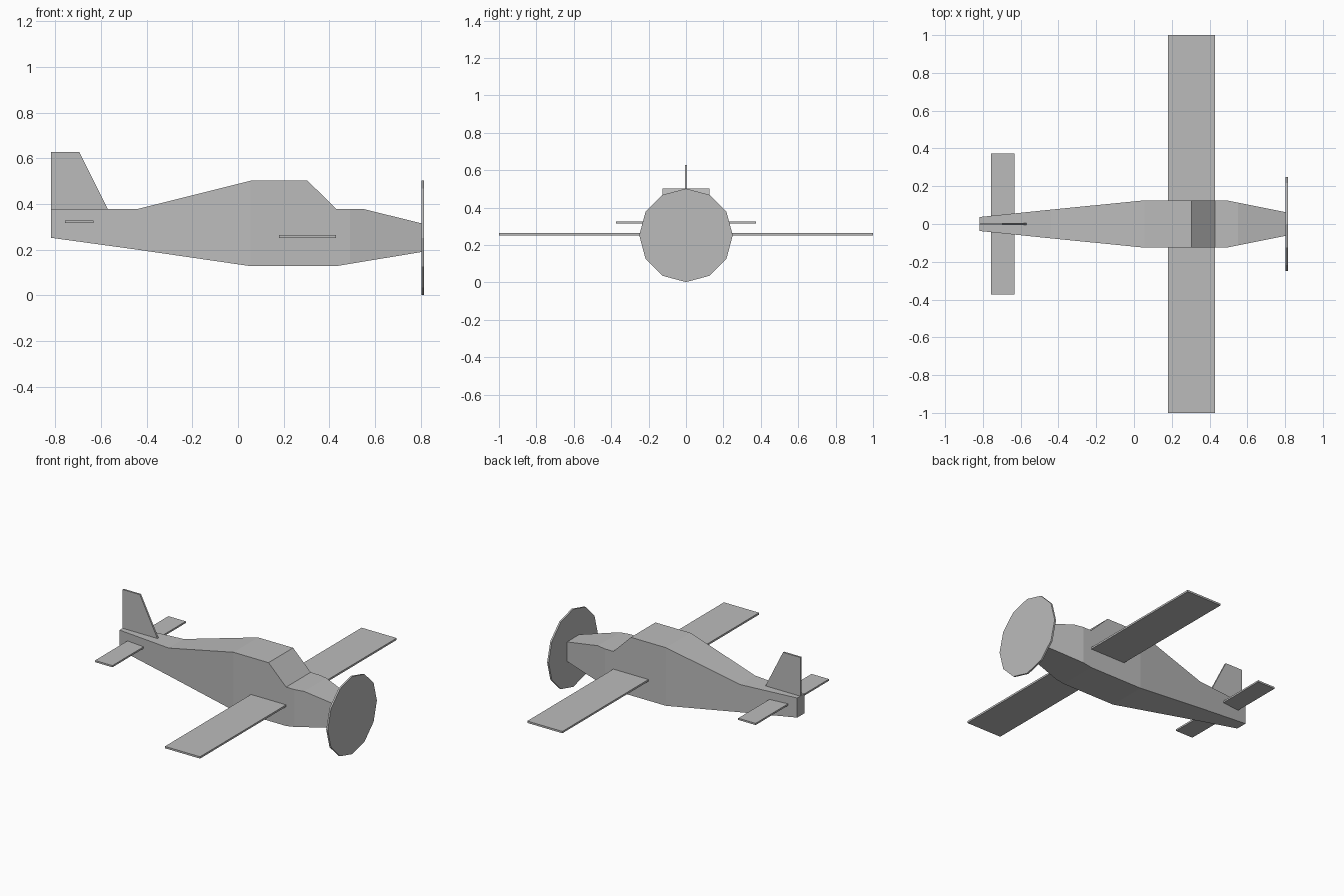
import bpy
import math

default = bpy.data.objects.get("Cube")
if default:
    bpy.data.objects.remove(default, do_unlink=True)

grey = bpy.data.materials.new("plain grey")
grey.use_nodes = True
colour = (0.5, 0.5, 0.5, 1)
grey.diffuse_color = colour
grey.node_tree.nodes["Principled BSDF"].inputs["Base Color"].default_value = colour


def loft(name, rings):
    """Skin a row of equal cross-sections and cap both ends."""
    n = len(rings[0])
    verts = [p for ring in rings for p in ring]
    faces = [tuple(range(n))[::-1],
             tuple(range(len(verts) - n, len(verts)))]
    for r in range(len(rings) - 1):
        for i in range(n):
            j = (i + 1) % n
            a, b = r * n, (r + 1) * n
            faces.append((a + i, a + j, b + j, b + i))
    mesh = bpy.data.meshes.new(name)
    mesh.from_pydata(verts, [], faces)
    mesh.materials.append(grey)
    obj = bpy.data.objects.new(name, mesh)
    bpy.context.collection.objects.link(obj)
    return obj


def slab(name, x0, x1, half_span, z0, z1):
    """Flat flying surface spanning both sides."""
    outline = [(x0, z0), (x1, z0), (x1, z1), (x0, z1)]
    return loft(name, [[(x, y, z) for x, z in outline]
                       for y in (half_span, -half_span)])


# Fuselage: x, half width, bottom, top
stations = [
    (-0.818, 0.037, 0.252, 0.378),
    (-0.44, 0.076, 0.2, 0.378),
    (0.055, 0.125, 0.128, 0.502),
    (0.305, 0.125, 0.128, 0.502),
    (0.43, 0.125, 0.128, 0.378),
    (0.49, 0.125, 0.138, 0.378),
    (0.55, 0.113, 0.148, 0.378),
    (0.805, 0.062, 0.19, 0.315),
]
loft("fuselage", [[(x, -w, b), (x, w, b), (x, w, t), (x, -w, t)]
                  for x, w, b, t in stations])

# Wing and tailplane
slab("wing", 0.18, 0.43, 1.0, 0.252, 0.264)
slab("tailplane", -0.757, -0.633, 0.373, 0.316, 0.327)

# Tail fin
fin = [(-0.818, 0.37), (-0.57, 0.37), (-0.57, 0.378), (-0.695, 0.627), (-0.818, 0.627)]
loft("tail_fin", [[(x, y, z) for x, z in fin] for y in (0.006, -0.006)])

# Propeller disc: twelve-sided, points straight up and down
angles = [math.tau * i / 12 for i in range(12)]
loft("propeller_disc", [[(x, 0.25 * math.cos(a), 0.252 + 0.25 * math.sin(a))
                         for a in angles] for x in (0.803, 0.814)])
